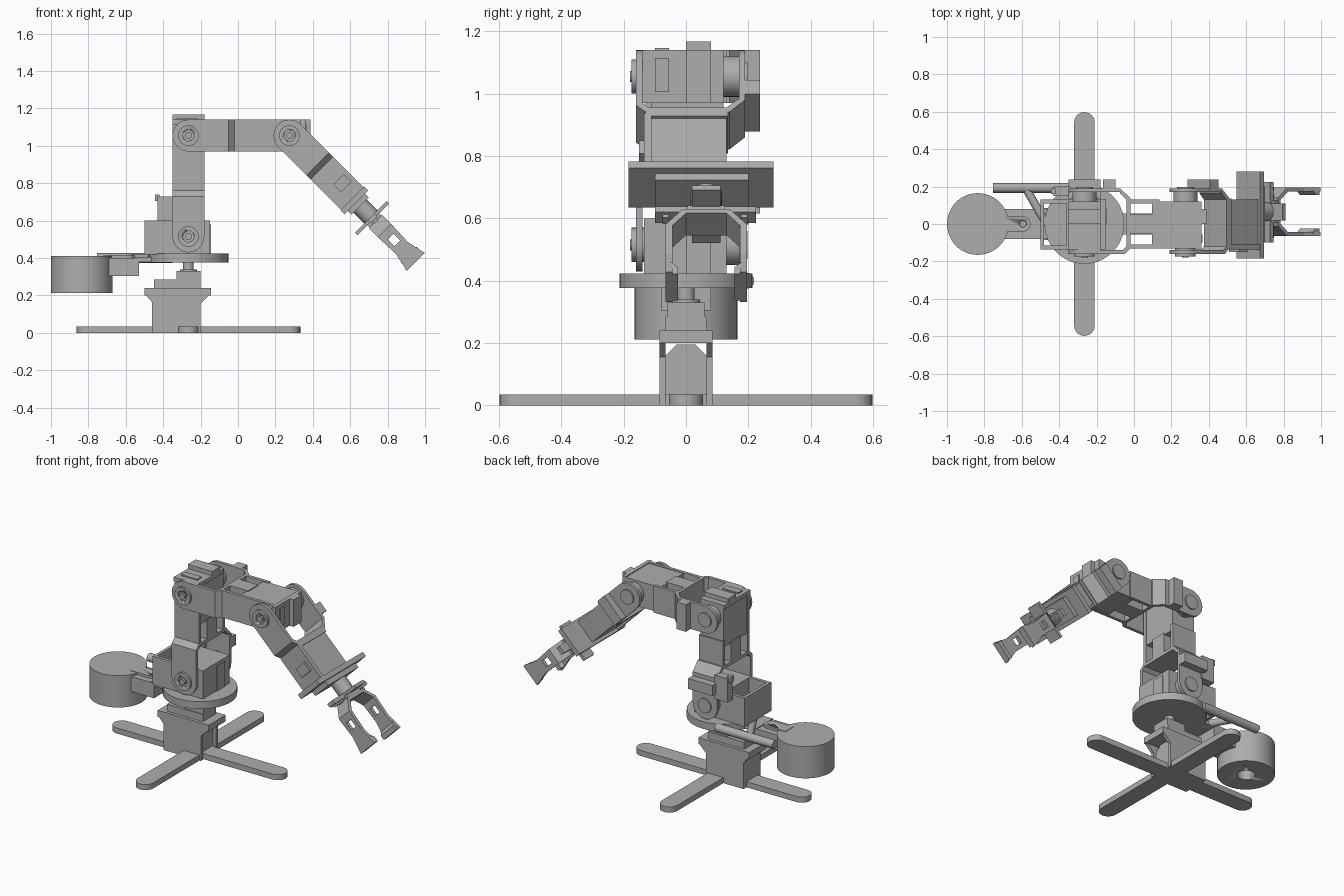
import bpy, bmesh, math
from mathutils import Matrix, Vector

if "Cube" in bpy.data.objects:
    bpy.data.objects.remove(bpy.data.objects["Cube"], do_unlink=True)

grey = bpy.data.materials.new("machine grey")
grey.use_nodes = True
COLOUR = (0.42, 0.42, 0.42, 1)
grey.diffuse_color = COLOUR
grey.node_tree.nodes["Principled BSDF"].inputs["Base Color"].default_value = COLOUR
WORLD = Matrix.Identity(4)


def prism(name, pts, lo, hi, axis="z", frame=WORLD, smooth=False):
    """Extrude a 2D outline along one axis of a local frame."""
    place = {"x": lambda a, b, h: (h, a, b),
             "y": lambda a, b, h: (a, h, b),
             "z": lambda a, b, h: (a, b, h)}[axis]
    bm = bmesh.new()
    rings = [[bm.verts.new(frame @ Vector(place(a, b, h))) for a, b in pts] for h in (lo, hi)]
    for ring in rings:
        bm.faces.new(ring)
    for i in range(len(pts)):
        j = (i + 1) % len(pts)
        bm.faces.new((rings[0][i], rings[0][j], rings[1][j], rings[1][i]))
    bmesh.ops.recalc_face_normals(bm, faces=bm.faces)
    mesh = bpy.data.meshes.new(name)
    bm.to_mesh(mesh)
    bm.free()
    mesh.materials.append(grey)
    ob = bpy.data.objects.new(name, mesh)
    bpy.context.scene.collection.objects.link(ob)
    if smooth:
        bpy.ops.object.select_all(action="DESELECT")
        ob.select_set(True)
        bpy.context.view_layer.objects.active = ob
        bpy.ops.object.shade_smooth_by_angle(angle=math.radians(30))
    return ob


def box(name, x, y, z, frame=WORLD):
    return prism(name, [(x[0], y[0]), (x[1], y[0]), (x[1], y[1]), (x[0], y[1])],
                 z[0], z[1], "z", frame)


def arc(cx, cy, r, start=0, end=360, n=32):
    full = end - start == 360
    steps = n if full else n + 1
    return [(cx + r * math.cos(math.radians(start + (end - start) * i / n)),
             cy + r * math.sin(math.radians(start + (end - start) * i / n))) for i in range(steps)]


def disc(name, cx, cy, r, lo, hi, axis="z", frame=WORLD, n=32):
    return prism(name, arc(cx, cy, r, n=n), lo, hi, axis, frame, True)


def cut(ob, cutter):
    mod = ob.modifiers.new("cut", "BOOLEAN")
    mod.operation, mod.solver, mod.object = "DIFFERENCE", "EXACT", cutter
    cutter.hide_render = True
    cutter.hide_set(True)


def pivot(name, frame):
    """Bearing disc in front, drive horn behind."""
    cap = disc(name + "_bearing", 0, 0, 0.055, -0.175, -0.11, "y", frame)
    cut(cap, disc(name + "_bearing_cutter", 0, 0, 0.03, -0.2, -0.165, "y", frame))
    disc(name + "_bolt", 0, 0, 0.018, -0.18, -0.12, "y", frame, 12)
    disc(name + "_horn", 0, 0, 0.065, 0.11, 0.175, "y", frame)
    disc(name + "_horn_cap", 0, 0, 0.045, 0.17, 0.198, "y", frame)


def u_bracket(name, frame):
    """Two round-ended plates joined by a chamfered web."""
    plate = arc(0, 0, 0.085, 90, 270, 16) + [(0.19, -0.085), (0.19, 0.085)]
    prism(name + "_front_plate", plate, -0.16, -0.14, "y", frame, True)
    prism(name + "_back_plate", plate, 0.17, 0.19, "y", frame, True)
    prism(name + "_web", [(0.19, -0.16), (0.215, -0.16), (0.245, -0.13), (0.245, 0.14),
                          (0.19, 0.19), (0.19, 0.165), (0.225, 0.13), (0.225, -0.12),
                          (0.205, -0.14), (0.19, -0.14)], -0.085, 0.085, "z", frame)
    box(name + "_side_block", (0.1, 0.165), (0.185, 0.237), (-0.085, 0.085), frame)
    pivot(name, frame)


def servo_holder(name, frame):
    """Servo body held between two plates, with end cap and ridges."""
    box(name + "_front_cheek", (0.24, 0.62), (-0.13, -0.11), (-0.085, 0.085), frame)
    box(name + "_back_cheek", (0.24, 0.4), (0.11, 0.13), (-0.085, 0.085), frame)
    box(name + "_spine", (0.24, 0.37), (-0.05, 0.05), (-0.085, 0.085), frame)
    box(name + "_servo_body", (0.36, 0.61), (-0.115, 0.12), (-0.08, 0.08), frame)
    box(name + "_end_rib", (0.6, 0.652), (0, 0.08), (-0.085, 0.085), frame)
    box(name + "_end_pad", (0.6, 0.625), (-0.14, 0.12), (-0.085, 0.085), frame)
    box(name + "_plug", (0.61, 0.632), (-0.1, -0.055), (-0.05, 0.06), frame)


# Base: cross feet and column
CX = -0.265
for name, turn in (("long_foot", 0), ("cross_foot", 90)):
    f = Matrix.Translation((CX, 0, 0)) @ Matrix.Rotation(math.radians(turn), 4, "Z")
    prism(name, arc(0.543, 0, 0.055, -90, 90, 12) + arc(-0.543, 0, 0.055, 90, 270, 12),
          0, 0.035, "z", f, True)
side = [(-0.46, 0), (-0.2, 0), (-0.2, 0.155), (-0.145, 0.21), (-0.145, 0.24),
        (-0.5, 0.24), (-0.5, 0.21), (-0.46, 0.165)]
for name, y in (("right_column_wall", -0.085), ("left_column_wall", 0.065)):
    prism(name, side, y, y + 0.02, "y")
prism("column_core", [(-0.065, 0), (0.065, 0), (0.065, 0.16), (0.03, 0.195), (-0.03, 0.195),
                      (-0.065, 0.16)], -0.46, -0.22, "x")
box("column_cap", (-0.5, -0.145), (-0.085, 0.085), (0.2, 0.24))
box("base_servo", (-0.45, -0.2), (-0.065, 0.065), (0.235, 0.285))
box("base_servo_top", (-0.33, -0.2), (-0.06, 0.06), (0.28, 0.33))
disc("base_shaft", CX, 0, 0.028, 0.32, 0.38)
disc("base_hub", CX, 0, 0.045, 0.325, 0.34)

# Turntable, counterweight and its bracket
disc("turntable", CX, 0, 0.213, 0.377, 0.423, n=48)
weight = disc("counterweight", -0.835, 0, 0.165, 0.212, 0.412, n=48)
cut(weight, disc("counterweight_cutter", -0.835, 0, 0.052, 0.15, 0.36))
box("weight_bracket", (-0.69, -0.53), (-0.08, 0.08), (0.305, 0.4))
tongue = prism("weight_tongue", arc(-0.593, 0, 0.04, -90, 90, 12) + [(-0.72, 0.04), (-0.72, -0.04)],
               0.395, 0.415, "z", smooth=True)
cut(tongue, disc("tongue_cutter", -0.593, 0, 0.018, 0.38, 0.43))
box("weight_arm", (-0.55, -0.4), (-0.08, 0.08), (0.38, 0.405))

# Push rod with its slanted link and post
disc("push_rod", 0.193, 0.4, 0.026, -0.755, -0.35, "x", n=16)
slant = Matrix.Translation((-0.52, 0.09, 0.4)) @ Matrix.Rotation(math.radians(-60), 4, "Z")
disc("slanted_rod", 0, 0, 0.022, -0.11, 0.11, "x", slant, 16)
box("rod_post", (-0.43, -0.34), (0.15, 0.2), (0.58, 0.73))
box("rod_post_tip", (-0.445, -0.42), (0.16, 0.19), (0.705, 0.74))

# Shoulder servo in its open tray
box("shoulder_servo", (-0.36, -0.15), (-0.115, 0.12), (0.42, 0.6))
for name, y in (("right_tray_wall", -0.135), ("left_tray_wall", 0.11)):
    box(name, (-0.5, -0.15), (y, y + 0.02), (0.42, 0.6))
box("tray_end_wall", (-0.5, -0.48), (-0.135, 0.13), (0.42, 0.6))
box("shoulder_servo_rib", (-0.17, -0.145), (0.0, 0.08), (0.42, 0.58))

# Arm links, each standing on its own joint
def joint(x, z, degrees):
    return Matrix.Translation((x, 0, z)) @ Matrix.Rotation(math.radians(degrees), 4, "Y")

for name, f in (("lower_arm", joint(CX, 0.515, -90)), ("upper_arm", joint(CX, 1.055, 0))):
    u_bracket(name, f)
    servo_holder(name, f)

# Forearm with wrist servo and flange
wrist = joint(0.275, 1.055, 45)
u_bracket("forearm", wrist)
box("forearm_tray", (0.24, 0.265), (-0.13, 0.135), (-0.085, 0.085), wrist)
box("wrist_servo", (0.26, 0.485), (-0.115, 0.13), (-0.07, 0.075), wrist)
box("wrist_side_plate", (0.25, 0.485), (-0.135, -0.11), (-0.085, 0.085), wrist)
box("wrist_side_socket", (0.35, 0.41), (-0.15, -0.13), (-0.02, 0.06), wrist)
box("wrist_flange", (0.475, 0.505), (-0.185, 0.28), (-0.09, 0.09), wrist)
box("wrist_gearbox", (0.5, 0.535), (-0.1, 0.2), (-0.065, 0.065), wrist)
disc("wrist_shaft", 0.065, 0, 0.05, 0.53, 0.63, "x", wrist)

# Gripper: cross plate, palm and two fingers
box("gripper_bar", (0.615, 0.635), (0.02, 0.11), (-0.12, 0.12), wrist)
box("gripper_cross_bar", (0.615, 0.64), (-0.1, 0.225), (-0.025, 0.025), wrist)
for i in range(7):
    box(f"bar_stud_{i + 1}", (0.635, 0.655), (-0.075 + i * 0.042, -0.055 + i * 0.042),
        (-0.015, 0.015), wrist)
mid = wrist @ Matrix.Translation((0, 0.065, 0))
prism("palm", [(0.65, -0.075), (0.65, 0.075), (0.72, 0.13), (0.74, 0.13), (0.74, 0.108),
               (0.725, 0.108), (0.67, 0.065), (0.67, -0.065), (0.725, -0.108), (0.74, -0.108),
               (0.74, -0.13), (0.72, -0.13)], -0.05, 0.05, "z", mid)
box("palm_hub", (0.63, 0.66), (-0.06, 0.06), (-0.045, 0.045), mid)
blade = [(0.73, -0.05), (0.85, -0.045), (0.955, -0.068), (0.955, 0.068), (0.85, 0.045), (0.73, 0.05)]
for name, s in (("left", 1), ("right", -1)):
    finger = prism(name + "_finger", blade, s * 0.108, s * 0.13, "y", mid)
    cut(finger, box(name + "_finger_cutter", (0.765, 0.815), (s * 0.12 - 0.03, s * 0.12 + 0.03),
                    (-0.022, 0.022), mid))
    prism(name + "_finger_pad", [(0.9, s * 0.115), (0.925, s * 0.09), (0.955, s * 0.09),
                                 (0.955, s * 0.115)], -0.06, 0.06, "z", mid)
